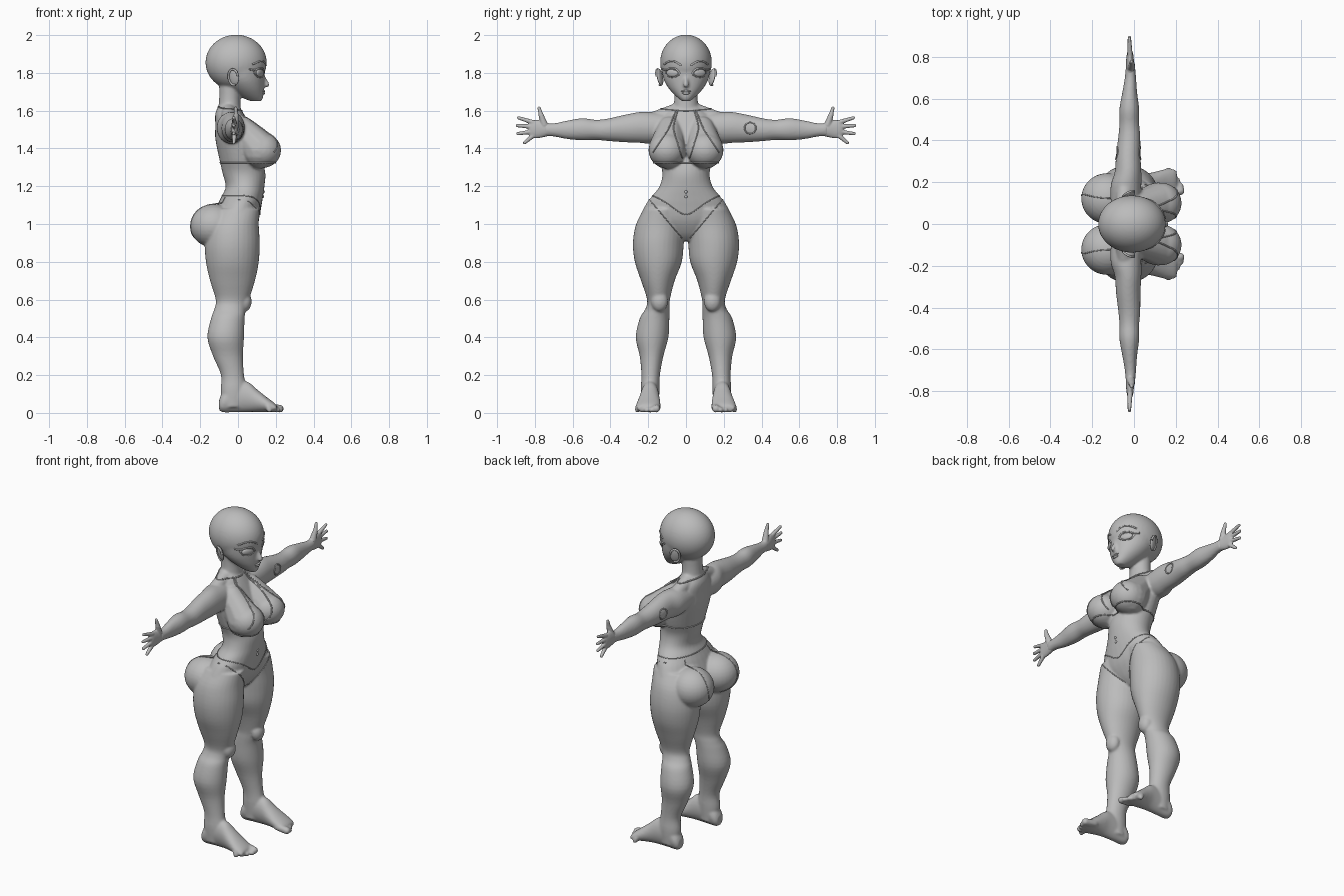
import bpy, bmesh, math
from mathutils import Vector, Matrix
from mathutils.bvhtree import BVHTree

grey = bpy.data.materials.new("plain grey")
grey.diffuse_color = (0.5, 0.5, 0.5, 1)


def spline(rows, steps=4):
    """Smoothly interpolate rows of numbers."""
    out = []
    for i in range(len(rows) - 1):
        p = [rows[max(0, min(len(rows) - 1, i + k))] for k in (-1, 0, 1, 2)]
        for s in range(steps):
            t = s / steps
            out.append([0.5 * (2 * b + (c - a) * t + (2 * a - 5 * b + 4 * c - d) * t * t
                               + (3 * b - a - 3 * c + d) * t ** 3) for a, b, c, d in zip(*p)])
    return out + [list(rows[-1])]


def loft(bm, axis, rows, side=1, n=32):
    """Elliptical rings; each row is position, then min and max on the two other axes."""
    others = [k for k in range(3) if k != axis]
    rings = []
    for t, a0, a1, b0, b1 in spline(rows):
        ring = []
        for i in range(n):
            w = 2 * math.pi * i / n
            co = [0, 0, 0]
            co[axis] = t
            co[others[0]] = (a0 + a1) / 2 + (a1 - a0) / 2 * math.cos(w)
            co[others[1]] = (b0 + b1) / 2 + (b1 - b0) / 2 * math.sin(w)
            ring.append(bm.verts.new((co[0], co[1] * side, co[2])))
        rings.append(ring)
    for r, q in zip(rings, rings[1:]):
        for i in range(n):
            bm.faces.new((r[i], r[(i + 1) % n], q[(i + 1) % n], q[i]))
    bm.faces.new(rings[0])
    bm.faces.new(rings[-1])


def ball(bm, c, r, side=1, rot=None, seg=24):
    m = Matrix.Translation((c[0], c[1] * side, c[2])) @ (rot or Matrix()) @ Matrix.Diagonal((*r, 1))
    bmesh.ops.create_uvsphere(bm, u_segments=seg, v_segments=seg // 2, radius=1, matrix=m)


def chain(bm, p, q, r0, r1, side=1, n=10):
    """Tapered capsule made of overlapping balls."""
    for i in range(n):
        t = i / (n - 1)
        ball(bm, Vector(p).lerp(Vector(q), t), [r0 + (r1 - r0) * t] * 3, side, seg=16)


def finish(bm, name, voxel=0, smooth=0):
    bmesh.ops.recalc_face_normals(bm, faces=bm.faces)
    me = bpy.data.meshes.new(name)
    bm.to_mesh(me)
    bm.free()
    for f in me.polygons:
        f.use_smooth = True
    me.materials.append(grey)
    ob = bpy.data.objects.new(name, me)
    bpy.context.collection.objects.link(ob)
    if voxel:
        m = ob.modifiers.new("merge", 'REMESH')
        m.mode, m.voxel_size, m.use_smooth_shade = 'VOXEL', voxel, True
    if smooth:
        m = ob.modifiers.new("soften", 'SMOOTH')
        m.factor, m.iterations = 0.5, smooth
    return ob


def tube(name, pts, r, cyclic=False):
    cu = bpy.data.curves.new(name, 'CURVE')
    cu.dimensions, cu.bevel_depth, cu.bevel_resolution, cu.use_fill_caps = '3D', r, 1, True
    sp = cu.splines.new('POLY')
    sp.points.add(len(pts) - 1)
    for p, co in zip(sp.points, pts):
        p.co = (*co, 1)
    sp.use_cyclic_u = cyclic
    cu.materials.append(grey)
    bpy.context.collection.objects.link(bpy.data.objects.new(name, cu))


# Body: torso, neck and head merged with limbs
bm = bmesh.new()
loft(bm, 2, [(1.63, -.10, .0, -.065, .065), (1.585, -.12, .03, -.12, .12), (1.52, -.12, .065, -.165, .165),
             (1.45, -.12, .10, -.165, .165), (1.35, -.10, .125, -.145, .145), (1.27, -.082, .145, -.125, .125),
             (1.2, -.065, .14, -.14, .14), (1.15, -.085, .133, -.178, .178), (1.1, -.11, .125, -.215, .215),
             (1.02, -.14, .108, -.24, .24), (.95, -.12, .07, -.16, .16), (.91, -.08, .03, -.06, .06)])
loft(bm, 2, [(1.75, -.10, .02, -.065, .065), (1.66, -.10, .012, -.062, .062), (1.56, -.11, .02, -.075, .075)])
ball(bm, (-.01, 0, 1.855), (.162, .137, .147), seg=48)
loft(bm, 2, [(1.65, .07, .122, -.02, .02), (1.665, .03, .132, -.04, .04), (1.69, -.01, .135, -.067, .067),
             (1.72, -.05, .138, -.093, .093), (1.76, -.09, .14, -.116, .116), (1.81, -.12, .143, -.128, .128),
             (1.87, -.14, .15, -.132, .132)])
chain(bm, (.138, 0, 1.775), (.152, 0, 1.738), .009, .015)
for s in (1, -1):
    # Arm
    loft(bm, 1, [(.08, -.11, .03, 1.44, 1.58), (.18, -.112, .035, 1.425, 1.593), (.25, -.092, .035, 1.43, 1.592),
                 (.33, -.086, .031, 1.433, 1.577), (.42, -.075, .03, 1.44, 1.557), (.48, -.07, .025, 1.445, 1.552),
                 (.55, -.07, .025, 1.443, 1.56), (.63, -.056, .015, 1.45, 1.547), (.70, -.044, .01, 1.463, 1.533),
                 (.75, -.04, .006, 1.465, 1.535)], s)
    chain(bm, (-.05, .05, 1.6), (-.045, .17, 1.555), .04, .04, s)
    # Leg
    loft(bm, 2, [(1.08, -.12, .115, .01, .222), (1.0, -.16, .11, .008, .264), (.9, -.175, .115, .012, .281),
                 (.8, -.17, .11, .022, .271), (.7, -.148, .09, .06, .238), (.6, -.118, .058, .085, .206),
                 (.55, -.125, .042, .087, .215), (.5, -.143, .035, .088, .245), (.4, -.162, .032, .093, .266),
                 (.3, -.132, .026, .12, .245), (.2, -.09, .032, .138, .236), (.12, -.092, .045, .14, .24),
                 (.03, -.085, .03, .145, .235)], s)
    ball(bm, (.035, .14, .59), (.037, .045, .055), s)
    # Buttock and breast
    ball(bm, (-.128, .122, .99), (.125, .122, .115), s, seg=32)
    chain(bm, (.02, .085, 1.5), (.115, .1, 1.392), .07, .1, s, 14)
    ball(bm, (.13, .1, 1.39), (.098, .098, .093), s, seg=32)
    # Foot and toes
    loft(bm, 0, [(-.1, .165, .215, .015, .07), (-.08, .148, .232, .003, .11), (-.02, .145, .235, .003, .17),
                 (.05, .143, .24, .005, .165), (.1, .138, .25, .005, .125), (.15, .135, .262, .004, .085),
                 (.19, .14, .262, .004, .055), (.205, .15, .255, .008, .04)], s)
    for i in range(5):
        y, r = .154 + .025 * i, .021 if i == 0 else .0145
        chain(bm, (.16, y, .032), (.222 - .007 * i * i / 2 + .006 * (i == 1), y + .004, r + .001), r, r, s)
body = finish(bm, "body", .007, 5)

# Hands: palm, four fingers and a raised thumb
for s, label in ((1, "left_hand"), (-1, "right_hand")):
    bm = bmesh.new()
    loft(bm, 1, [(.70, -.038, .003, 1.472, 1.525), (.74, -.039, .004, 1.463, 1.537), (.78, -.038, .0, 1.455, 1.55),
                 (.815, -.034, -.004, 1.455, 1.548), (.83, -.028, -.01, 1.465, 1.535)], s)
    for z0, y1, z1 in ((1.538, .886, 1.562), (1.515, .893, 1.521), (1.49, .89, 1.478), (1.467, .855, 1.43)):
        chain(bm, (-.019, .81, z0), (-.022, y1, z1), .013, .009, s, 14)
    chain(bm, (-.015, .75, 1.525), (-.01, .767, 1.575), .02, .014, s)
    chain(bm, (-.01, .767, 1.575), (-.012, .778, 1.614), .013, .009, s)
    finish(bm, label, .004, 3)

# Surface finders for details laid on the skin
tree = BVHTree.FromObject(body, bpy.context.evaluated_depsgraph_get())


def skin(y, z, d=1):
    hit = tree.ray_cast(Vector((d, y, z)), Vector((-d, 0, 0)))[0]
    return hit or Vector((0, y, z))


def path(pts, s=1, d=1):
    return [skin(y * s, z, d) for y, z in spline(pts, 8)]


def wrap(cx, height, n=96):
    out = []
    for i in range(n):
        w = 2 * math.pi * i / n
        v = Vector((math.cos(w), math.sin(w), 0))
        c = Vector((cx, 0, height(w)))
        out.append(tree.ray_cast(c + v, -v)[0] or c)
    return out


# Swimwear edges
tube("chest_band", wrap(0, lambda w: 1.325), .004, True)
tube("neck_strap", wrap(-.05, lambda w: 1.61 - .01 * math.cos(w)), .004, True)
tube("waist_edge", wrap(0, lambda w: 1.15 - .1 * max(0, math.cos(w)) ** 3), .003, True)
for s in (1, -1):
    tube("strap_outer", path([(.055, 1.6), (.09, 1.51), (.135, 1.44), (.175, 1.38)], s), .004)
    tube("strap_inner", path([(.045, 1.6), (.065, 1.51), (.045, 1.43), (.02, 1.35)], s), .004)
    tube("leg_edge", path([(.195, 1.13), (.11, 1.03), (.055, .965), (.02, .925)], s), .003)
    tube("rear_edge", path([(.11, 1.14), (.14, 1.05), (.13, .96), (.07, .9)], s, -1), .003)

# Arm ring on the left upper arm, front and back
for d in (1, -1):
    tube("arm_ring", [skin(.34 + .03 * math.cos(a * math.pi / 12), 1.508 + .03 * math.sin(a * math.pi / 12), d)
                      for a in range(24)], .004, True)

# Face and navel details
bm = bmesh.new()
for z, r in ((1.703, (.008, .026, .006)), (1.692, (.009, .021, .007))):
    ball(bm, skin(0, z), r)
finish(bm, "lips")
bm = bmesh.new()
for z in (1.17, 1.145):
    ball(bm, skin(0, z), (.006, .008, .008))
finish(bm, "navel_studs")
for s in (1, -1):
    bm = bmesh.new()
    p = skin(.072 * s, 1.8)
    ball(bm, p + Vector((-.004, 0, 0)), (.011, .036, .021), rot=Matrix.Rotation(.5 * s, 4, 'Z'))
    finish(bm, "eye")
    tube("upper_lid", path([(.032, 1.795), (.05, 1.818), (.08, 1.825), (.105, 1.815), (.12, 1.82)], s), .005)
    tube("lower_lid", path([(.036, 1.79), (.06, 1.778), (.09, 1.78), (.108, 1.805)], s), .003)
    tube("eyebrow", path([(.025, 1.84), (.06, 1.86), (.09, 1.86), (.115, 1.845)], s), .005)
    bm = bmesh.new()
    tilt = Matrix.Rotation(.45 * s, 4, 'Z') @ Matrix.Rotation(-.2 * s, 4, 'X')
    ball(bm, (-.022, .138, 1.778), (.03, .011, .046), s, tilt)
    finish(bm, "ear")
    rim = []
    for a in range(20):
        w = -1.9 + a * .26
        v = tilt @ Vector((-.028 * math.cos(w), .006 * s, .043 * math.sin(w)))
        rim.append(Vector((-.022, .138 * s, 1.778)) + v)
    tube("ear_rim", rim, .006)
